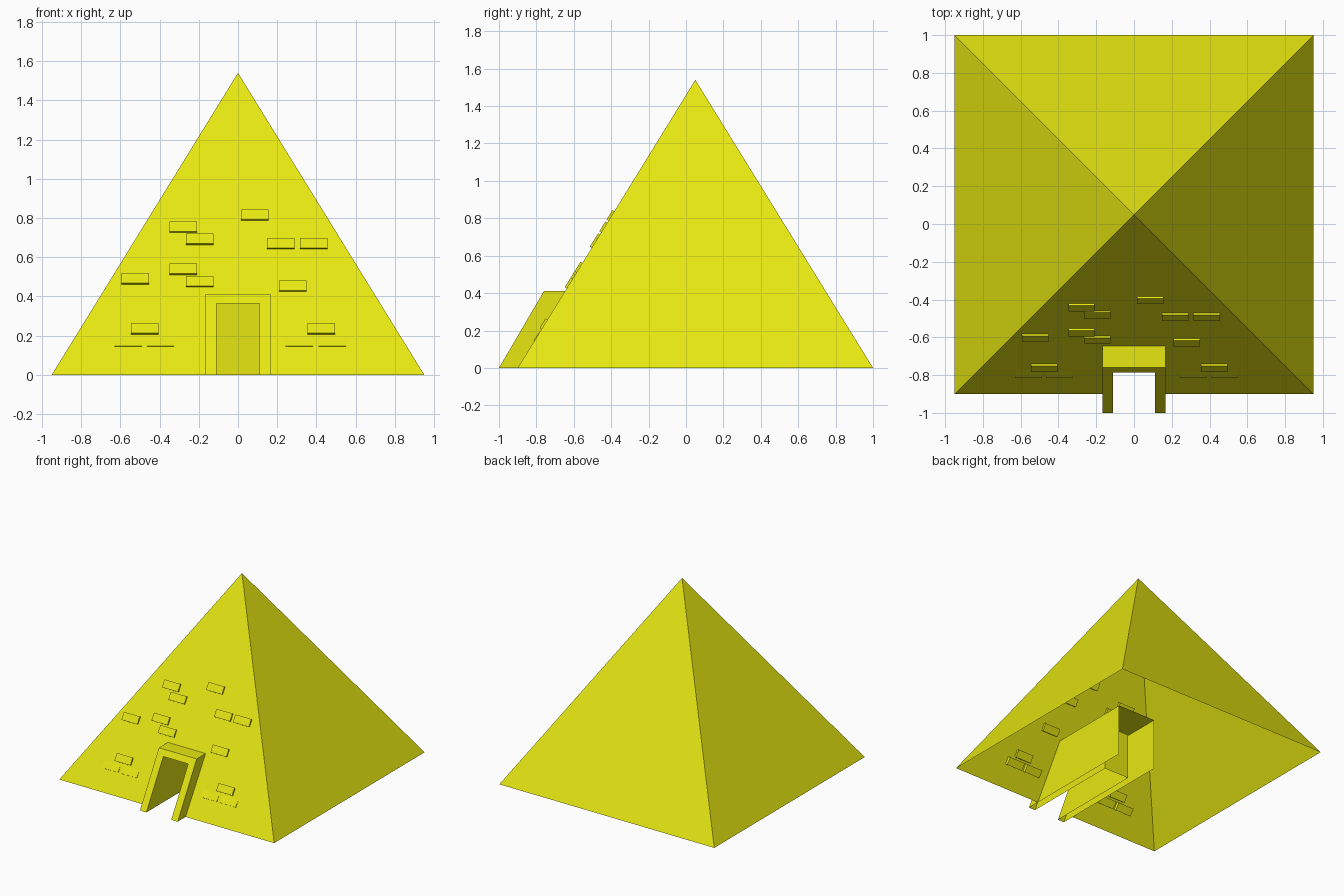
import bpy, bmesh, math
from mathutils import Matrix, Vector

if "Cube" in bpy.data.objects:
    bpy.data.objects.remove(bpy.data.objects["Cube"])

yellow = bpy.data.materials.new("bright yellow")
yellow.diffuse_color = (0.8, 0.8, 0.006, 1)
yellow.use_nodes = True
yellow.node_tree.nodes["Principled BSDF"].inputs["Base Color"].default_value = yellow.diffuse_color

HALF, FRONT, BACK, HEIGHT = 0.95, -0.90, 1.00, 1.54
SLOPE = (0.05 - FRONT) / HEIGHT           # y gained per unit of z on the front
W_OUT, H_OUT = 0.167, 0.41                # doorway outside
W_IN, H_IN = 0.11, 0.365                  # doorway opening


def finish(name, bm):
    mesh = bpy.data.meshes.new(name)
    bm.to_mesh(mesh)
    bm.free()
    mesh.materials.append(yellow)
    obj = bpy.data.objects.new(name, mesh)
    bpy.context.collection.objects.link(obj)
    return obj


def front_y(z):
    return FRONT + SLOPE * z


# Pyramid shell, open underneath, with a notch for the doorway
bm = bmesh.new()
left, right = bm.verts.new((-HALF, FRONT, 0)), bm.verts.new((HALF, FRONT, 0))
back_r, back_l = bm.verts.new((HALF, BACK, 0)), bm.verts.new((-HALF, BACK, 0))
apex = bm.verts.new((0, 0.05, HEIGHT))
notch = [bm.verts.new((x, front_y(z), z)) for x, z in
         ((-W_OUT, 0), (-W_OUT, H_OUT), (W_OUT, H_OUT), (W_OUT, 0))]
bm.faces.new([left, *notch, right, apex])
for a, b in ((right, back_r), (back_r, back_l), (back_l, left)):
    bm.faces.new((a, b, apex))
finish("pyramid", bm)

# Doorway: sloping front rim, outer skin and inner passage
bm = bmesh.new()


def arch(w, h, depth=None):
    return [bm.verts.new((x, -1 + 0.585 * z if depth is None else depth, z))
            for x, z in ((-w, 0), (-w, h), (w, h), (w, 0))]


outer, outer_back = arch(W_OUT, H_OUT), arch(W_OUT, H_OUT, 0.03)
inner, inner_back = arch(W_IN, H_IN), arch(W_IN, H_IN, -0.20)
for i in range(3):
    j = i + 1
    bm.faces.new((outer[i], inner[i], inner[j], outer[j]))
    bm.faces.new((outer[i], outer[j], outer_back[j], outer_back[i]))
    bm.faces.new((inner[j], inner[i], inner_back[i], inner_back[j]))
finish("doorway", bm)

# Door panel at the end of the passage
bm = bmesh.new()
panel = arch(W_IN, H_IN, -0.20)
bm.faces.new(panel[::-1])
finish("door_panel", bm)

# Raised bricks lying on the front slope: centre x, bottom z
BRICKS = [(0.085, 0.787), (-0.278, 0.725), (-0.195, 0.663), (0.218, 0.642),
          (0.385, 0.642), (-0.278, 0.510), (-0.523, 0.462), (-0.195, 0.448),
          (0.280, 0.425), (-0.475, 0.207), (0.425, 0.207), (-0.560, 0.143),
          (-0.395, 0.143), (0.313, 0.143), (0.480, 0.143)]
lean = -math.atan(SLOPE)
along = Vector((0, math.sin(-lean), math.cos(lean)))
out = Vector((0, -math.cos(lean), math.sin(-lean)))
LENGTH, THICK = 0.06, 0.03
bm = bmesh.new()
for x, z in BRICKS:
    low = z < 0.2                         # the bottom row sinks in at its top
    raised = 0.003 if low else 0.012
    tilt = math.radians(-5) if low else 0
    centre = (Vector((x, front_y(z), z)) + along * LENGTH / 2
              + out * (raised - THICK / 2))
    bmesh.ops.create_cube(bm, size=1, matrix=Matrix.Translation(centre)
                          @ Matrix.Rotation(lean - tilt * -1, 4, 'X')
                          @ Matrix.Diagonal((0.14, THICK, LENGTH, 1)))
finish("bricks", bm)
